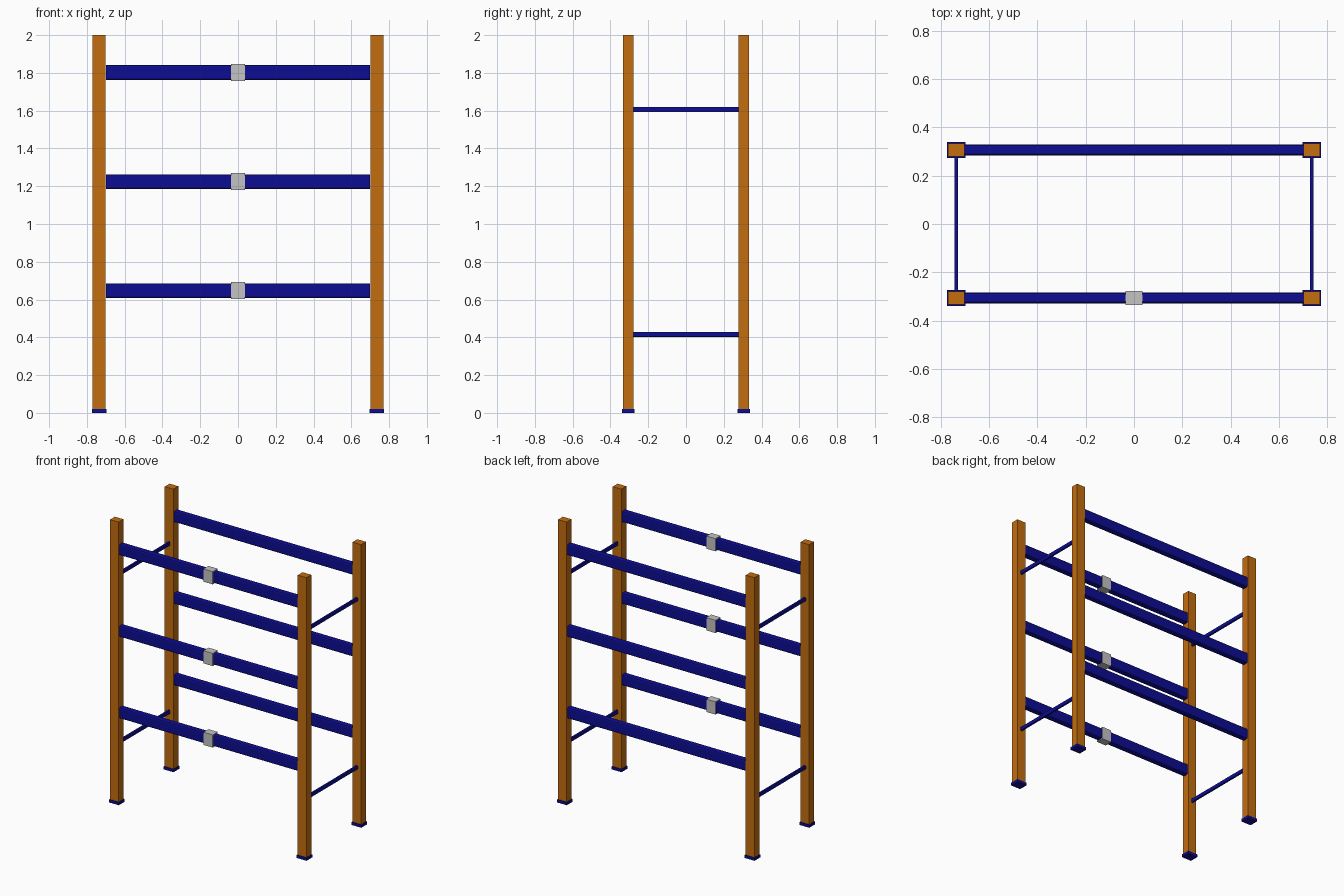
import bpy
import bmesh
from mathutils import Vector

default = bpy.data.objects.get("Cube")
if default:
    bpy.data.objects.remove(default, do_unlink=True)


def material(name, rgb):
    mat = bpy.data.materials.new(name)
    mat.use_nodes = True
    color = (*rgb, 1)
    mat.diffuse_color = color
    mat.node_tree.nodes["Principled BSDF"].inputs["Base Color"].default_value = color
    return mat


orange = material("orange paint", (0.55, 0.155, 0.005))
blue = material("blue paint", (0.004, 0.004, 0.29))
grey = material("light grey", (0.55, 0.55, 0.55))


def box(name, center, size, mat, bevel_axis=None, bevel=0):
    """Box; edges running along bevel_axis are rounded when it is given."""
    bm = bmesh.new()
    bmesh.ops.create_cube(bm, size=1)
    bmesh.ops.scale(bm, vec=size, verts=bm.verts)
    if bevel_axis is not None:
        long_edges = [e for e in bm.edges
                      if abs(e.verts[0].co[bevel_axis] - e.verts[1].co[bevel_axis]) > bevel]
        bmesh.ops.bevel(bm, geom=long_edges, offset=bevel, segments=2,
                        profile=0.5, affect='EDGES')
    mesh = bpy.data.meshes.new(name)
    bm.to_mesh(mesh)
    bm.free()
    mesh.materials.append(mat)
    obj = bpy.data.objects.new(name, mesh)
    obj.location = Vector(center)
    bpy.context.collection.objects.link(obj)
    return obj


POST_X, POST_Y = 0.735, 0.306
SHELF_HEIGHTS = (0.647, 1.224, 1.802)
BRACE_HEIGHTS = (0.416, 1.606)
sides = ((-1, "right"), (1, "left"))
ends = ((-1, "front"), (1, "back"))

# Posts standing on foot plates
for sx, side in sides:
    for sy, end in ends:
        x, y = sx * POST_X, sy * POST_Y
        box(f"{end}_{side}_post", (x, y, 1.005), (0.068, 0.054, 1.99), orange)
        box(f"{end}_{side}_foot", (x, y, 0.01), (0.078, 0.066, 0.02), blue)

# Long beams, with a grey sleeve on each front one
for level, z in enumerate(SHELF_HEIGHTS, 1):
    for sy, end in ends:
        box(f"{end}_beam_{level}", (0, sy * POST_Y, z),
            (1.4, 0.044, 0.078), blue, bevel_axis=0, bevel=0.01)
    box(f"sleeve_{level}", (0, -POST_Y, z), (0.072, 0.056, 0.09), grey)

# Thin side braces
for level, z in enumerate(BRACE_HEIGHTS, 1):
    for sx, side in sides:
        box(f"{side}_brace_{level}", (sx * POST_X, 0, z),
            (0.015, 0.56, 0.027), blue, bevel_axis=1, bevel=0.0035)
